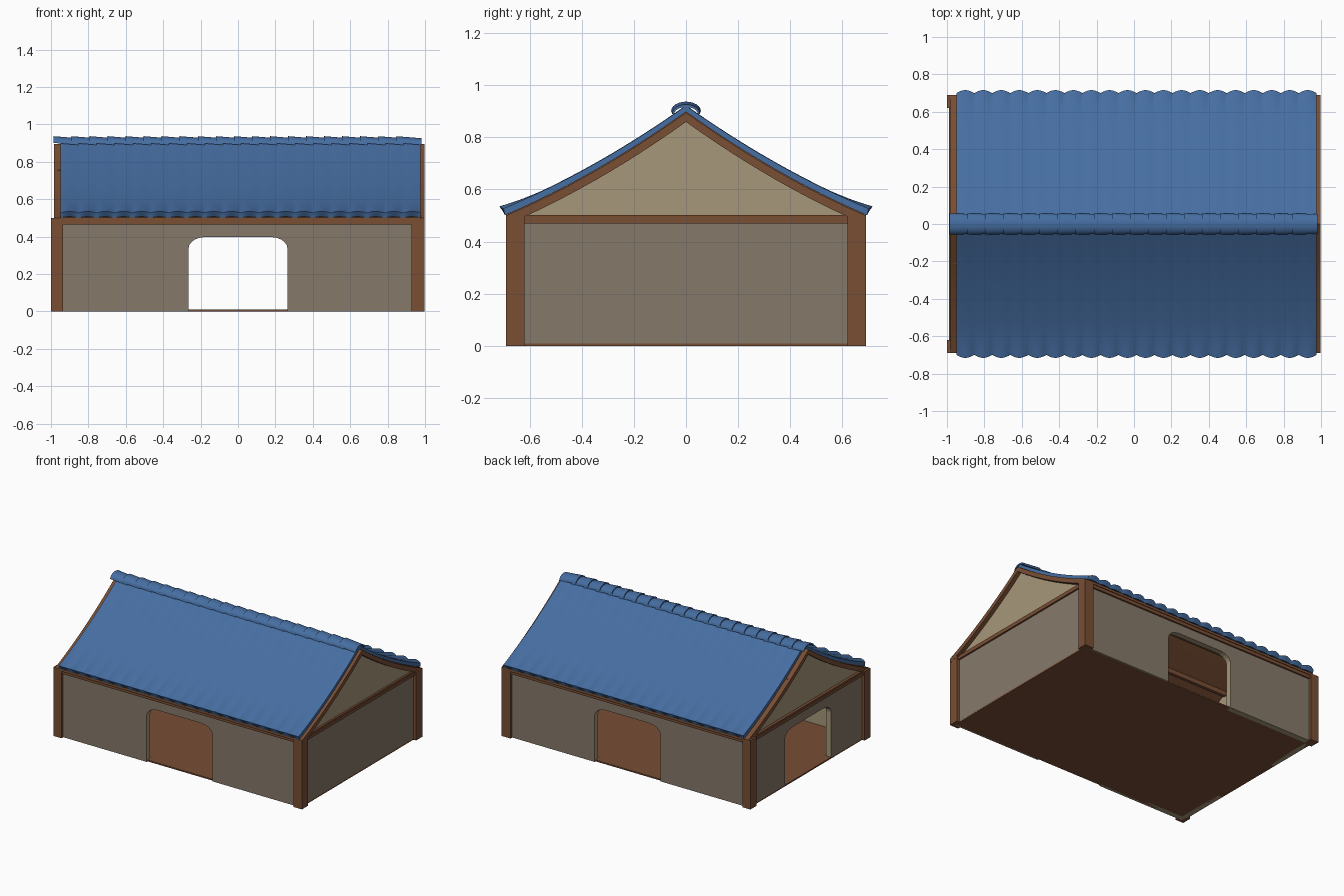
import bpy, bmesh, math

if "Cube" in bpy.data.objects:
    bpy.data.objects.remove(bpy.data.objects["Cube"])


def material(name, r, g, b):
    lin = [((c / 255 + 0.055) / 1.055) ** 2.4 for c in (r, g, b)]
    m = bpy.data.materials.new(name)
    m.diffuse_color = (*lin, 1)
    m.use_nodes = True
    m.node_tree.nodes["Principled BSDF"].inputs["Base Color"].default_value = m.diffuse_color
    return m


WOOD = material("brown wood", 120, 78, 52)
WALL = material("grey plaster", 134, 121, 106)
TAN = material("tan plaster", 166, 151, 122)
BLUE = material("blue tile", 70, 110, 162)


def finish(name, bm, mats, smooth=None):
    bmesh.ops.recalc_face_normals(bm, faces=bm.faces[:])
    me = bpy.data.meshes.new(name)
    bm.to_mesh(me)
    bm.free()
    for m in mats:
        me.materials.append(m)
    if smooth:
        me.shade_smooth()
        me.set_sharp_from_angle(angle=math.radians(smooth))
    ob = bpy.data.objects.new(name, me)
    bpy.context.collection.objects.link(ob)
    return ob


def loft(name, rings, mats, smooth=None):
    """Closed skin through equal rings of points, capped at both ends."""
    bm = bmesh.new()
    vs = [[bm.verts.new(p) for p in r] for r in rings]
    n = len(vs[0])
    for a, b in zip(vs, vs[1:]):
        for i in range(n):
            j = (i + 1) % n
            bm.faces.new((a[i], a[j], b[j], b[i]))
    bm.faces.new(vs[0][::-1])
    bm.faces.new(vs[-1])
    return finish(name, bm, mats, smooth)


def prism(name, pts, axis, a, b, mats):
    """Profile (horizontal, z) extruded along x or y from a to b."""
    put = (lambda h, z, d: (d, h, z)) if axis == "x" else (lambda h, z, d: (h, d, z))
    return loft(name, [[put(h, z, d) for h, z in pts] for d in (a, b)], mats)


def box(name, x0, x1, y0, y1, z0, z1, mat):
    return prism(name, [(y0, z0), (y1, z0), (y1, z1), (y0, z1)], "x", x0, x1, [mat])


def roof_z(y):
    """Sagging roof line shared by rafters, gables, boards and tiles."""
    t = 1 - abs(y) / 0.69
    return 0.50 + 0.395 * (t - 0.25 * t * (1 - t))


def span(h, n=24):
    return [h * (2 * i / n - 1) for i in range(n + 1)]


def wall(name, axis, h0, h1, inner, outer, door):
    pts = [(h0, 0), (h0, 0.48), (h1, 0.48), (h1, 0)]
    if door:  # rounded-top doorway notch
        arc = [(0.175 + 0.09 * math.cos(a), 0.335 + 0.063 * math.sin(a))
               for a in [math.pi / 2 * i / 5 for i in range(6)]]
        pts += [(0.265, 0)] + arc + [(-h, z) for h, z in arc[::-1]] + [(-0.265, 0)]
    ob = prism(name, pts, axis, inner, outer, [TAN, WALL])
    k = 0 if axis == "x" else 1
    s = 1 if outer > inner else -1
    for p in ob.data.polygons:  # outside face is grey, jambs and inside tan
        p.material_index = int(p.normal[k] * s > 0.9)


# floor
box("floor", -0.98, 0.975, -0.66, 0.66, 0, 0.01, WOOD)

# corner posts and long beams
for side, s in (("front", -1), ("back", 1)):
    y0, y1 = sorted((s * 0.62, s * 0.69))
    box(side + "_left_post", -1, -0.935, y0, y1, 0, 0.5, WOOD)
    box(side + "_right_post", 0.927, 0.997, y0, y1, 0, 0.5, WOOD)
    y0, y1 = sorted((s * 0.625, s * 0.682))
    box(side + "_beam", -0.96, 0.96, y0, y1, 0.465, 0.5, WOOD)
    wall(side + "_wall", "y", -0.97, 0.965, s * 0.63, s * 0.67, True)

# end walls, only the left one has a doorway
wall("left_wall", "x", -0.63, 0.63, -0.94, -0.98, True)
wall("right_wall", "x", -0.63, 0.63, 0.935, 0.975, False)

# end beams, gables and curved rafters
for side, b0, b1, g0, g1, r0, r1 in (
        ("left", -0.99, -0.935, -0.965, -0.945, -0.985, -0.945),
        ("right", 0.93, 0.987, 0.95, 0.968, 0.955, 0.998)):
    box(side + "_end_beam", b0, b1, -0.675, 0.675, 0.47, 0.49, WOOD)
    box(side + "_sill", b0 + 0.005, b1 - 0.005, -0.68, 0.68, 0.49, 0.502, WOOD)
    prism(side + "_gable", [(-0.64, 0.49)] + [(y, roof_z(y) - 0.02) for y in span(0.64)]
          + [(0.64, 0.49)], "x", g0, g1, [TAN])
    ys = span(0.69)
    prism(side + "_rafters", [(y, roof_z(y)) for y in ys]
          + [(y, roof_z(y) - 0.036) for y in ys[::-1]], "x", r0, r1, [WOOD])

# boards under the tiles and two purlins
ys = span(0.69)
prism("roof_boards", [(y, roof_z(y) + 0.003) for y in ys]
      + [(y, roof_z(y) - 0.015) for y in ys[::-1]], "x", -0.95, 0.97, [WOOD])
for name, y in (("front_purlin", -0.2), ("back_purlin", 0.2)):
    z = roof_z(y)
    box(name, -0.965, 0.965, y - 0.012, y + 0.012, z - 0.04, z - 0.005, WOOD)

# tile sheet with scallops that grow towards the eaves
X0, X1, COUNT = -0.95, 0.977, 20
rings = []
for i in range(COUNT * 8 + 1):
    u = i / 8
    x = X0 + (X1 - X0) * u / COUNT
    s = abs(math.sin(math.pi * u))
    ring = []
    for y in span(1, 48):
        f = abs(y)
        edge = max(0, (f - 0.75) / 0.25) ** 2
        yy = y * 0.70 + math.copysign(0.016 * s * edge, y)
        ring.append((x, yy, roof_z(yy) + 0.026 + 0.005 * f + (0.002 + 0.013 * edge) * s))
    for y in span(0.695)[::-1]:
        ring.append((x, y, roof_z(y) + 0.003 + 0.006 * s * (abs(y) > 0.65)))
    rings.append(ring)
loft("roof_tiles", rings, [BLUE], 40)

# overlapping ridge caps, each tilted down to the right
PITCH = 0.0965
for i in range(COUNT):
    x = -0.987 + i * PITCH
    angs = [math.pi * k / 12 for k in range(13)]
    rings = []
    for xx, zb, w in ((x, 0.901, 0.057), (min(x + 0.135, 0.99), 0.890, 0.053)):
        ring = [(xx, w * math.cos(a), zb + 0.036 * math.sin(a)) for a in angs]
        ring += [(xx, (w - 0.008) * math.cos(a), zb + 0.026 * math.sin(a)) for a in angs[::-1]]
        rings.append(ring)
    loft("ridge_cap_%02d" % (i + 1), rings, [BLUE], 40)
